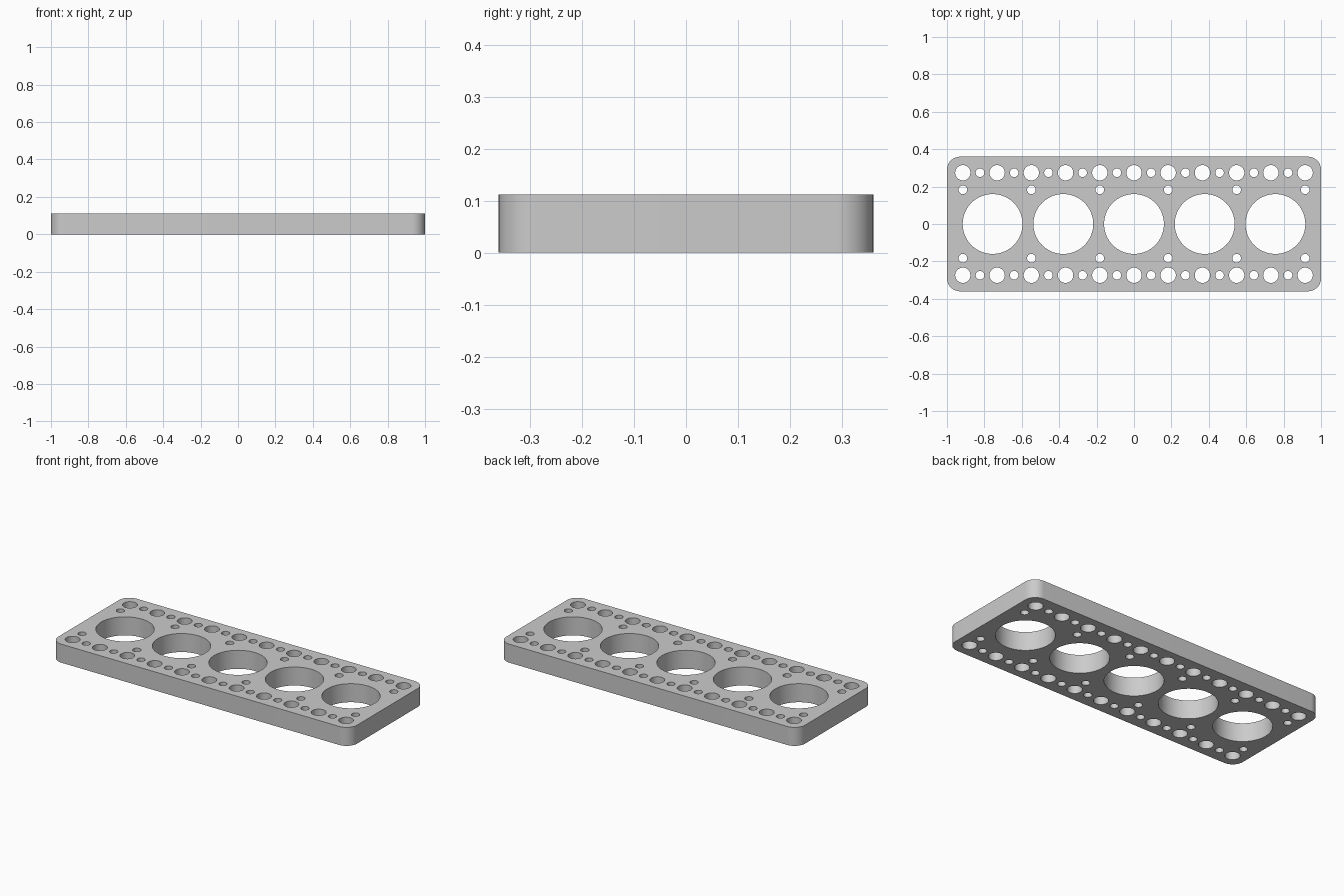
import bpy
import bmesh
from math import cos, sin, pi, radians

HALF_X, HALF_Y, HEIGHT, CORNER = 1.0, 0.36, 0.112, 0.07
PITCH = 0.183      # spacing of the main row of holes
BIG_PITCH = 0.378  # spacing of the large bores

cube = bpy.data.objects.get("Cube")
if cube:
    bpy.data.objects.remove(cube, do_unlink=True)


def arc(cx, cy, radius, start, sweep, steps):
    return [(cx + radius * cos(start + sweep * i / steps),
             cy + radius * sin(start + sweep * i / steps)) for i in range(steps + 1)]


def circle(cx, cy, radius, sides):
    return arc(cx, cy, radius, 0, 2 * pi, sides)[:-1]


# Rounded outline
outline = []
for i, (sx, sy) in enumerate([(1, 1), (-1, 1), (-1, -1), (1, -1)]):
    outline += arc(sx * (HALF_X - CORNER), sy * (HALF_Y - CORNER), CORNER,
                   i * pi / 2, pi / 2, 12)
loops = [outline]

# Five large bores
loops += [circle(i * BIG_PITCH, 0, 0.16, 72) for i in range(-2, 3)]

# Mirrored rows of small holes
for side in (-1, 1):
    for i in range(-5, 6):
        loops.append(circle(i * PITCH, side * 0.274, 0.041, 40))
    for i in range(-5, 5):
        loops.append(circle((i + 0.5) * PITCH, side * 0.274, 0.023, 32))
    for i in range(-5, 6, 2):
        loops.append(circle(i * PITCH, side * 0.183, 0.023, 32))

# Filled profile extruded into the plate
curve = bpy.data.curves.new("plate_profile", "CURVE")
curve.dimensions = "2D"
curve.fill_mode = "BOTH"
curve.extrude = HEIGHT / 2
for points in loops:
    spline = curve.splines.new("POLY")
    spline.points.add(len(points) - 1)
    for point, (x, y) in zip(spline.points, points):
        point.co = (x, y, 0, 1)
    spline.use_cyclic_u = True
profile = bpy.data.objects.new("plate_profile", curve)
bpy.context.collection.objects.link(profile)
bpy.context.view_layer.update()
evaluated = profile.evaluated_get(bpy.context.evaluated_depsgraph_get())
mesh = bpy.data.meshes.new_from_object(evaluated)
bpy.data.objects.remove(profile, do_unlink=True)

# Weld the walls to the caps and stand the plate on the ground
bm = bmesh.new()
bm.from_mesh(mesh)
bmesh.ops.remove_doubles(bm, verts=bm.verts, dist=0.0001)
bmesh.ops.translate(bm, verts=bm.verts, vec=(0, 0, HEIGHT / 2))
bmesh.ops.recalc_face_normals(bm, faces=bm.faces)
bm.to_mesh(mesh)
bm.free()

plate = bpy.data.objects.new("perforated_plate", mesh)
mesh.name = "perforated_plate"
bpy.context.collection.objects.link(plate)

# Plain grey material
grey = bpy.data.materials.new("plain_grey")
grey.use_nodes = True
colour = (0.6, 0.6, 0.6, 1)
grey.diffuse_color = colour
grey.node_tree.nodes["Principled BSDF"].inputs["Base Color"].default_value = colour
mesh.materials.clear()
mesh.materials.append(grey)
for face in mesh.polygons:
    face.material_index = 0

bpy.ops.object.select_all(action="DESELECT")
plate.select_set(True)
bpy.context.view_layer.objects.active = plate
bpy.ops.object.shade_smooth_by_angle(angle=radians(30))
